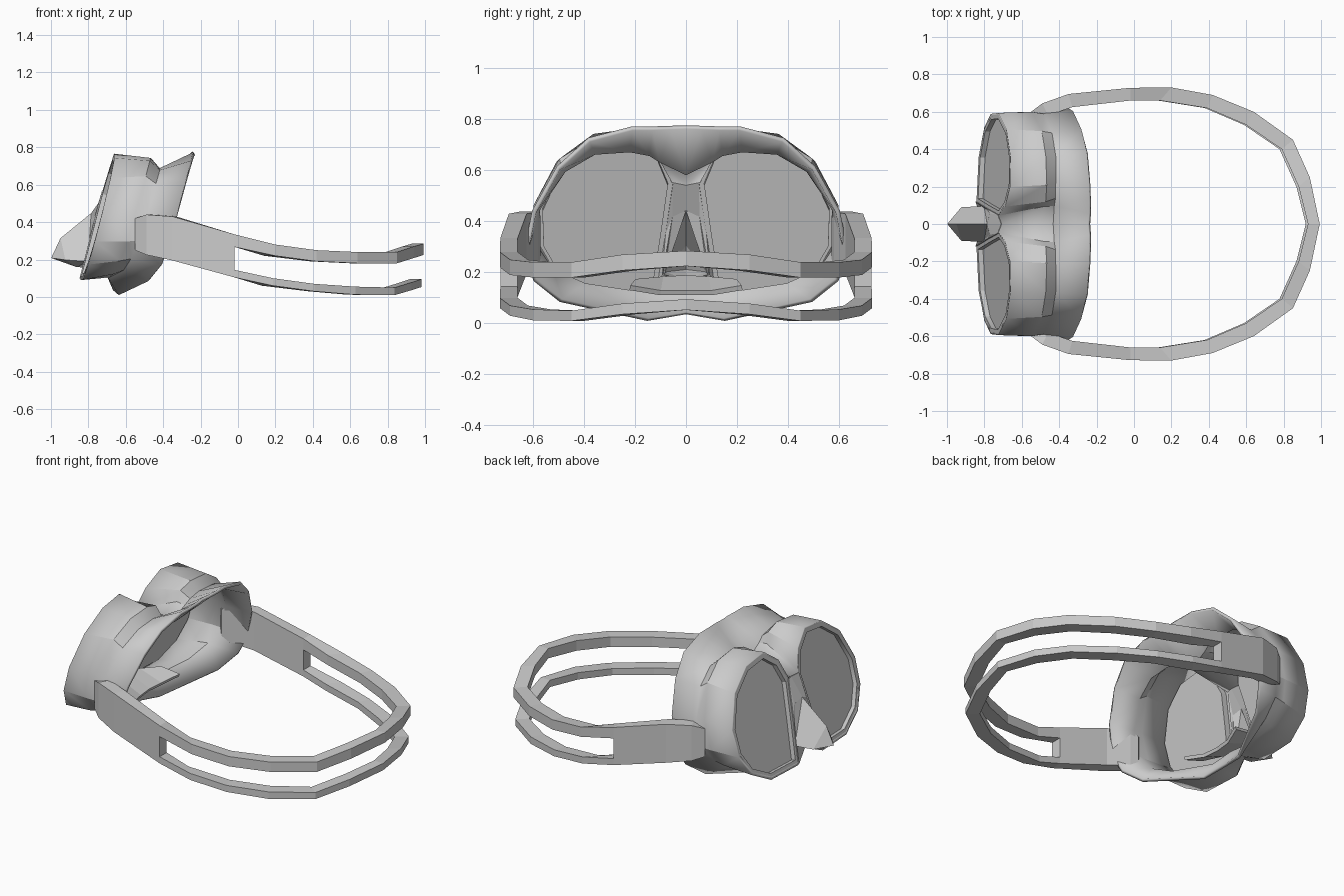
import bpy, bmesh, math
from mathutils import Vector

if "Cube" in bpy.data.objects:
    bpy.data.objects.remove(bpy.data.objects["Cube"])


def build(name, verts, faces, thickness=0.0, smooth=True):
    """Half model on +y, mirrored over y, optionally given wall thickness."""
    me = bpy.data.meshes.new(name)
    me.from_pydata([tuple(v) for v in verts], [], faces)
    bm = bmesh.new()
    bm.from_mesh(me)
    bmesh.ops.remove_doubles(bm, verts=bm.verts, dist=0.0005)
    bmesh.ops.recalc_face_normals(bm, faces=bm.faces)
    bm.to_mesh(me)
    bm.free()
    ob = bpy.data.objects.new(name, me)
    bpy.context.collection.objects.link(ob)
    m = ob.modifiers.new("mirror", 'MIRROR')
    m.use_axis = (False, True, False)
    m.merge_threshold = 0.002
    if thickness:
        s = ob.modifiers.new("wall", 'SOLIDIFY')
        s.thickness = thickness
        s.offset = 0
    if smooth:
        bpy.ops.object.select_all(action='DESELECT')
        ob.select_set(True)
        bpy.context.view_layer.objects.active = ob
        bpy.ops.object.shade_smooth_by_angle(angle=math.radians(28))
    return ob


def loft(rings, closed=False):
    n = len(rings[0])
    verts = [p for r in rings for p in r]
    faces = [(a * n + i, a * n + (i + 1) % n, (a + 1) * n + (i + 1) % n, (a + 1) * n + i)
             for a in range(len(rings) - 1) for i in range(n if closed else n - 1)]
    return verts, faces


# Lens outline in (y, z), placed on the raked front plane
outline = [(.05, .56), (.10, .68), (.20, .757), (.36, .735), (.50, .63), (.585, .45),
           (.58, .30), (.51, .18), (.36, .10), (.12, .10), (.08, .35)]
lens = [Vector((-.665 - (.77 - z) * .265 + .05 * (y - .1), y, z)) for y, z in outline]
centre = sum(lens, Vector()) / len(lens)

# Body and face skirt: strips running from top centre to bottom centre
top, bot = Vector((-.705, 0, .55)), Vector((-.80, 0, .15))
front = [top] + lens[:10] + [bot]
shoulder = [(-.50, 0, .60), (-.48, .10, .65), (-.475, .125, .71), (-.47, .21, .735),
            (-.475, .36, .72), (-.495, .49, .64), (-.545, .59, .46), (-.59, .59, .30),
            (-.63, .53, .20), (-.67, .38, .13), (-.72, .13, .11), (-.73, 0, .14)]
back = [(-.43, 0, .59), (-.425, .10, .64), (-.42, .14, .665), (-.42, .22, .68),
        (-.42, .36, .67), (-.44, .48, .60), (-.48, .58, .45), (-.53, .59, .30),
        (-.57, .53, .21), (-.61, .40, .15), (-.69, .14, .11), (-.70, 0, .13)]
edge = [(-.24, 0, .77), (-.235, .06, .768), (-.235, .13, .765), (-.237, .21, .765),
        (-.25, .38, .72), (-.28, .50, .61), (-.325, .595, .44), (-.375, .63, .27),
        (-.41, .59, .17), (-.475, .49, .09), (-.63, .15, .015), (-.66, 0, .04)]
build("mask_body", *loft([front, shoulder, back, edge]), thickness=.018)

# Lens frame with recessed lip, and the glass
inner = [centre + (p - centre) * .92 for p in lens]
recess = [p + Vector((.03, 0, -.008)) for p in inner]
build("lens_frame", *loft([lens, inner, recess], True))
build("lens_glass", recess, [tuple(range(len(recess)))], thickness=.008, smooth=False)

# Nose pocket, open towards the face
nose = [Vector(p) for p in [(-.78, 0, .445), (-.945, 0, .31), (-.993, 0, .21), (-.92, .085, .20),
                            (-.80, .09, .19), (-.765, .055, .42), (-.86, 0, .165)]]
build("nose_pocket", nose, [(0, 1, 3, 4), (1, 2, 3), (0, 4, 5), (2, 6, 3), (3, 6, 4)],
      thickness=.012, smooth=False)

# Bridge panel joining lenses and nose, with its underside
build("nose_bridge", [top, lens[0], lens[10], lens[9], bot, nose[6], nose[4], nose[5], nose[0]],
      [(0, 1, 7, 8), (1, 2, 7), (2, 6, 7), (2, 3, 6), (3, 4, 5, 6)], thickness=.012, smooth=False)

# Upper lip seal
seal = [[(-.74, 0, .18), (-.73, .09, .175), (-.66, .20, .165)],
        [(-.60, 0, .12), (-.59, .10, .12), (-.55, .22, .14)]]
build("lip_seal", *loft(seal), thickness=.02, smooth=False)


def strap(name, stations):
    """Each station: outer x, y, inner x, y, top z, bottom z."""
    rings = [[(xo, yo, t), (xo, yo, b), (xi, yi, b), (xi, yi, t)]
             for xo, yo, xi, yi, t, b in stations]
    v, f = loft(rings, True)
    f.append((0, 1, 2, 3))
    if stations[-1][1] > 0:
        f.append(tuple(range(len(v) - 4, len(v))))
    build(name, v, f, smooth=False)


# Wide side band, then the split head strap
strap("side_band", [(-.55, .60, -.51, .57, .42, .25), (-.49, .645, -.46, .58, .44, .225),
                    (-.35, .695, -.33, .625, .43, .195), (-.02, .728, -.02, .66, .335, .105)])
plan = [(-.02, .728, -.02, .66), (.20, .73, .14, .66), (.42, .69, .39, .62),
        (.64, .60, .60, .53), (.85, .45, .79, .40), (.94, .25, .88, .20), (.993, 0, .93, 0)]
upper = [(.335, .268), (.28, .22), (.25, .19), (.24, .18), (.24, .18), (.27, .208), (.285, .225)]
lower = [(.145, .105), (.10, .06), (.07, .03), (.055, .012), (.05, .01), (.078, .036), (.095, .053)]
strap("upper_strap", [p + z for p, z in zip(plan, upper)])
strap("lower_strap", [(a - .012 * (a > 0), b, c - .012 * (c > 0), d) + z
                      for (a, b, c, d), z in zip(plan, lower)])
